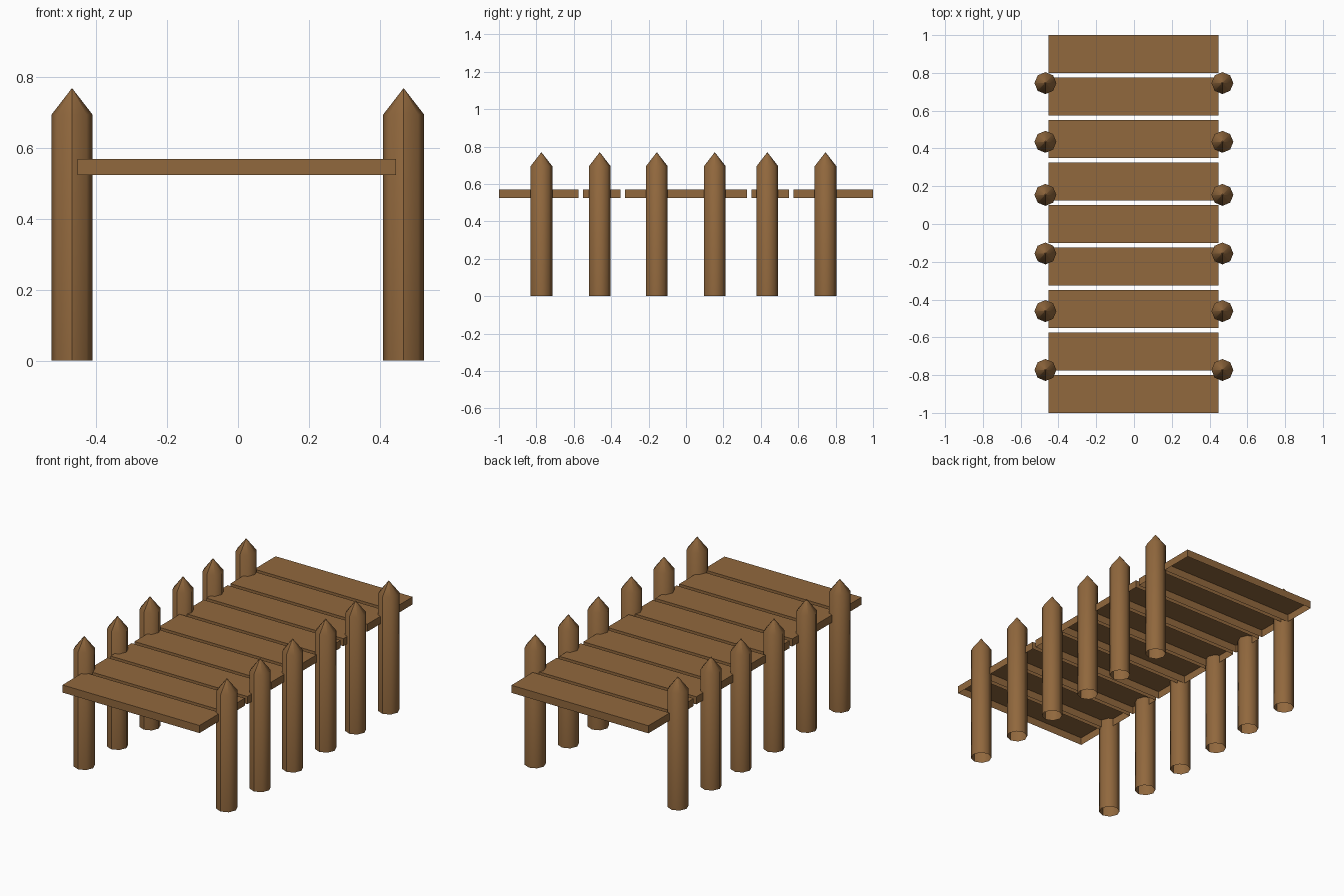
import bpy, bmesh, math

if "Cube" in bpy.data.objects:
    bpy.data.objects.remove(bpy.data.objects["Cube"])

wood = bpy.data.materials.new("wood brown")
wood.diffuse_color = (0.283, 0.138, 0.047, 1.0)
wood.use_nodes = True
wood.node_tree.nodes["Principled BSDF"].inputs["Base Color"].default_value = wood.diffuse_color


def finish(bm, name):
    me = bpy.data.meshes.new(name)
    bm.normal_update()
    bm.to_mesh(me)
    bm.free()
    me.materials.append(wood)
    ob = bpy.data.objects.new(name, me)
    bpy.context.collection.objects.link(ob)
    return ob


# Plank: a thin box, open underneath
def plank(name, y, width):
    bm = bmesh.new()
    bmesh.ops.create_cube(bm, size=1)
    for v in bm.verts:
        v.co.x = v.co.x * 0.90 - 0.003
        v.co.y = v.co.y * width + y
        v.co.z = v.co.z * 0.045 + 0.5475
    bm.normal_update()
    bottom = min(bm.faces, key=lambda f: f.normal.z)
    bmesh.ops.delete(bm, geom=[bottom], context="FACES_ONLY")
    return finish(bm, name)


# Post: eight-sided pole with a pointed top, open at the base
def post(name, x, y, r=0.058, n=8, shoulder=0.695, tip=0.77):
    bm = bmesh.new()
    ring = [(x + r * math.cos(2 * math.pi * i / n),
             y + r * math.sin(2 * math.pi * i / n)) for i in range(n)]
    low = [bm.verts.new((a, b, 0)) for a, b in ring]
    high = [bm.verts.new((a, b, shoulder)) for a, b in ring]
    top = bm.verts.new((x, y, tip))
    for i in range(n):
        j = (i + 1) % n
        bm.faces.new((low[i], low[j], high[j], high[i])).smooth = True
        bm.faces.new((high[i], high[j], top)).smooth = True
    # crisp point, plus one seam down the front
    for e in top.link_edges:
        e.smooth = False
    k = n * 3 // 4
    bm.edges.get((low[k], high[k])).smooth = False
    return finish(bm, name)


# Deck of nine planks
for i in range(9):
    plank(f"deck_plank_{i + 1}", (i - 4) * 0.225, 0.2)

# Two rows of posts
for i, y in enumerate((-0.773, -0.461, -0.156, 0.154, 0.435, 0.746)):
    post(f"left_post_{i + 1}", -0.469, y)
    post(f"right_post_{i + 1}", 0.468, y)
